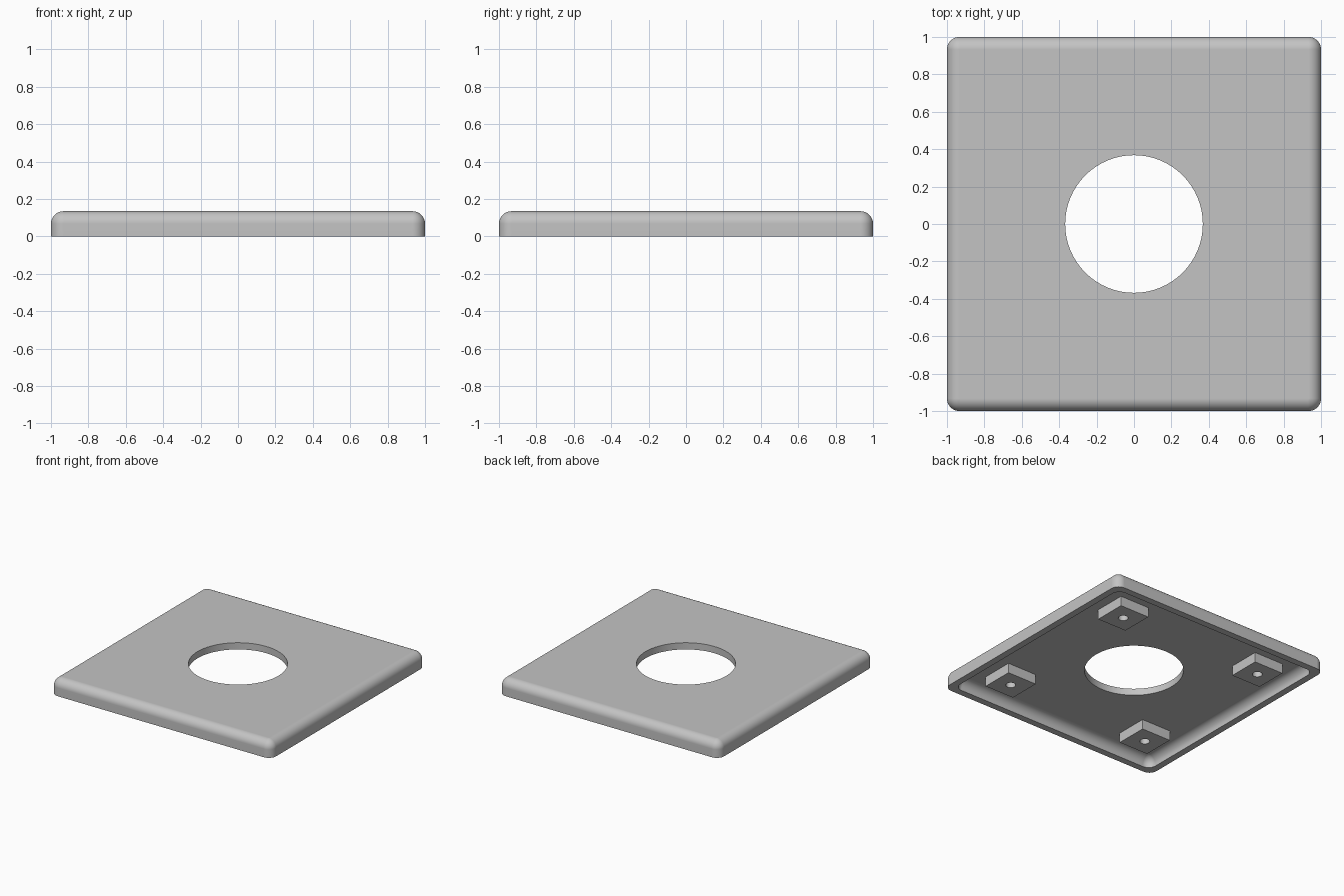
import bpy, bmesh, math

if "Cube" in bpy.data.objects:
    bpy.data.objects.remove(bpy.data.objects["Cube"])

SEG = 16          # segments per quarter turn
HEIGHT = 0.135    # total height
CEILING = 0.08    # underside of the top panel
WALL = 0.055      # side wall thickness
FILLET = 0.067    # edge rounding
HOLE = 0.368      # centre hole radius

grey = bpy.data.materials.new("light_grey")
grey.use_nodes = True
colour = (0.55, 0.55, 0.55, 1)
grey.diffuse_color = colour
grey.node_tree.nodes["Principled BSDF"].inputs["Base Color"].default_value = colour


def ring(half, radius, z):
    """Rounded square; a circle when half equals radius."""
    pts = []
    for q in range(4):
        mid = math.radians(45 + 90 * q)
        cx = math.copysign(half - radius, math.cos(mid))
        cy = math.copysign(half - radius, math.sin(mid))
        for i in range(SEG + 1):
            a = math.pi / 2 * (q + i / SEG)
            pts.append((cx + radius * math.cos(a), cy + radius * math.sin(a), z))
    return pts


def fillet(half, top, steps=8):
    """Rings rounding a wall over into a flat top."""
    rings = []
    for i in range(steps + 1):
        a = math.pi / 2 * i / steps
        r = FILLET * math.cos(a)
        rings.append(ring(half - FILLET + r, r, top - FILLET + FILLET * math.sin(a)))
    return rings


def loft(name, rings, location=(0, 0, 0)):
    """Bridge rings in order, closing the last back to the first."""
    bm = bmesh.new()
    loops = [[bm.verts.new(p) for p in r] for r in rings]
    n = len(loops[0])
    for a, b in zip(loops, loops[1:] + loops[:1]):
        for i in range(n):
            j = (i + 1) % n
            bm.faces.new((a[i], a[j], b[j], b[i]))
    bmesh.ops.remove_doubles(bm, verts=bm.verts, dist=1e-5)
    bmesh.ops.recalc_face_normals(bm, faces=bm.faces)
    mesh = bpy.data.meshes.new(name)
    bm.to_mesh(mesh)
    bm.free()
    mesh.materials.append(grey)
    obj = bpy.data.objects.new(name, mesh)
    obj.location = location
    bpy.context.collection.objects.link(obj)
    bpy.ops.object.select_all(action='DESELECT')
    obj.select_set(True)
    bpy.context.view_layer.objects.active = obj
    bpy.ops.object.shade_smooth_by_angle(angle=math.radians(30))
    mod = obj.modifiers.new("weighted_normals", 'WEIGHTED_NORMAL')
    mod.keep_sharp = True
    return obj


# Hollow cover: outer skin, centre hole, then the cavity back down to the rim
inner = 1 - WALL
cover = ([ring(1, FILLET, 0)] + fillet(1, HEIGHT)
         + [ring(HOLE, HOLE, HEIGHT), ring(HOLE, HOLE, CEILING)]
         + fillet(inner, CEILING)[::-1] + [ring(inner, FILLET, 0)])
loft("cover_plate", cover)

# Four square mounting blocks with blind screw holes
top = CEILING + 0.004
for side, sx in (("left", 1), ("right", -1)):
    for end, sy in (("front", -1), ("back", 1)):
        loft(f"{end}_{side}_mounting_block",
             [ring(0.132, 0, top), ring(0.132, 0, 0),
              ring(0.037, 0.037, 0), ring(0.037, 0.037, top)],
             (0.65 * sx, 0.65 * sy, 0))
